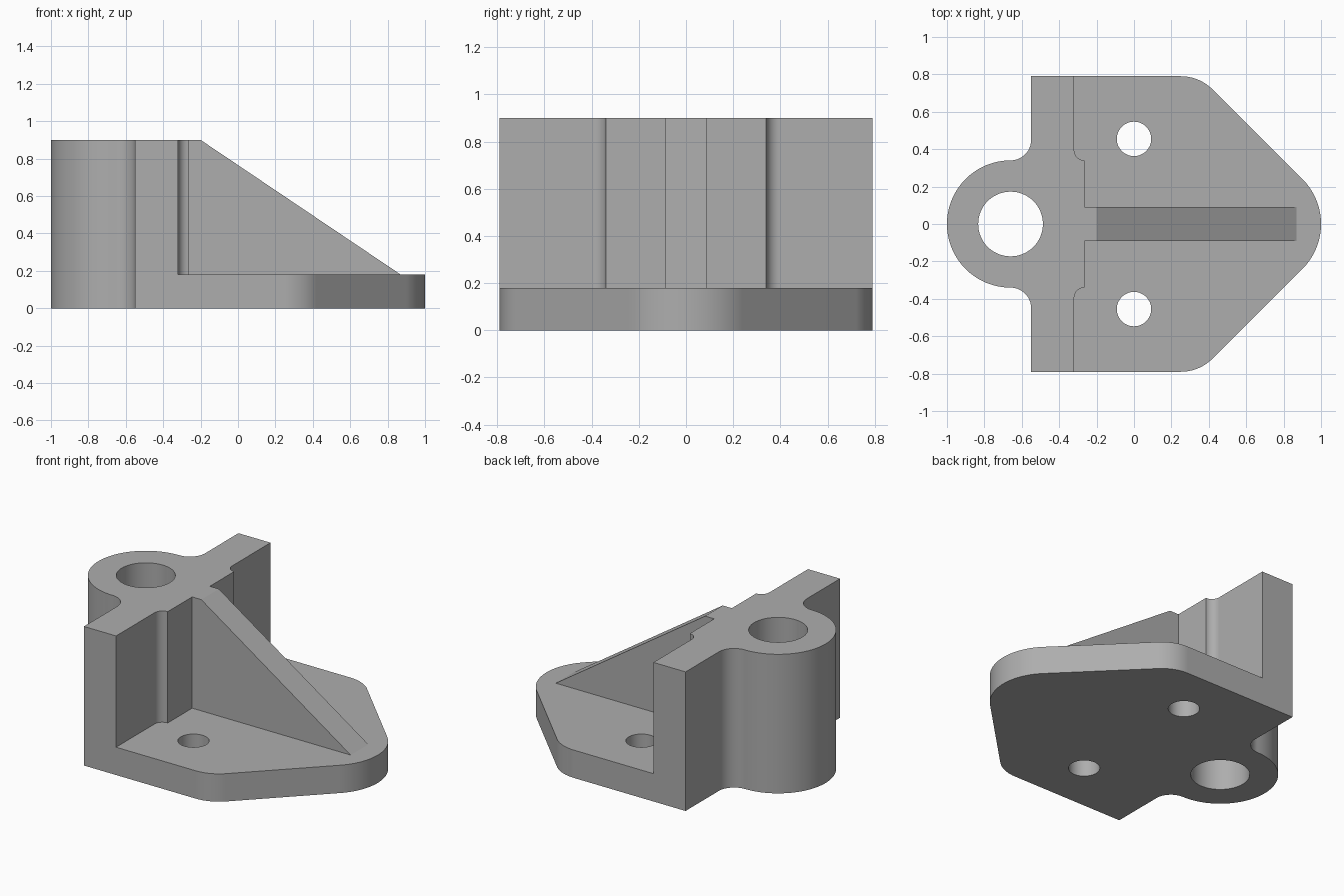
import bpy
import bmesh
from math import cos, sin, radians

default = bpy.data.objects.get("Cube")
if default:
    bpy.data.objects.remove(default, do_unlink=True)

# One plain grey material
grey = bpy.data.materials.new("cast grey")
grey.use_nodes = True
grey.diffuse_color = (0.42, 0.42, 0.42, 1)
grey.node_tree.nodes["Principled BSDF"].inputs["Base Color"].default_value = (0.42, 0.42, 0.42, 1)

HALF_WIDTH = 0.79
HEIGHT = 0.90
PLATE_TOP = 0.18
BOSS_X = -0.66
BOSS_R = 0.34


def arc(cx, cy, r, start, end, steps=16):
    """Points along an arc, angles in degrees."""
    angles = [radians(start + (end - start) * i / steps) for i in range(steps + 1)]
    return [(cx + r * cos(a), cy + r * sin(a)) for a in angles]


def mirrored(half):
    """Close a half outline (y >= 0) by mirroring it across y = 0."""
    return half + [(x, -y) for x, y in reversed(half) if abs(y) > 1e-5]


def prism(name, points, offset):
    """Extrude a closed loop of 3D points by an offset vector."""
    bm = bmesh.new()
    face = bm.faces.new([bm.verts.new(p) for p in points])
    new = bmesh.ops.extrude_face_region(bm, geom=[face])["geom"]
    bmesh.ops.translate(bm, vec=offset, verts=[v for v in new if isinstance(v, bmesh.types.BMVert)])
    bmesh.ops.recalc_face_normals(bm, faces=bm.faces)
    mesh = bpy.data.meshes.new(name)
    bm.to_mesh(mesh)
    bm.free()
    mesh.materials.append(grey)
    obj = bpy.data.objects.new(name, mesh)
    bpy.context.collection.objects.link(obj)
    return obj


def upright(name, outline, bottom, top):
    return prism(name, [(x, y, bottom) for x, y in outline], (0, 0, top - bottom))


def combine(target, tool, operation):
    """Apply a boolean with the tool, then discard the tool."""
    tool.hide_render = True
    mod = target.modifiers.new(operation.title(), "BOOLEAN")
    mod.operation, mod.solver, mod.object = operation, "EXACT", tool
    bpy.context.view_layer.objects.active = target
    bpy.ops.object.modifier_apply(modifier=mod.name)
    bpy.data.objects.remove(tool, do_unlink=True)


# Full footprint: rounded nose, slanted sides, square back corners, filleted boss
footprint = mirrored(
    arc(0.66, 0, BOSS_R, 0, 45)
    + arc(0.25, 0.55, 0.24, 45, 90)
    + [(-0.55, HALF_WIDTH)]
    + arc(BOSS_X, 0.45, 0.11, 0, -90)
    + arc(BOSS_X, 0, BOSS_R, 90, 180, 32)
)
bracket = upright("bracket", footprint, 0, HEIGHT)

# Clear the space in front of the upright wall, above the plate
clearance = mirrored(
    [(1.2, 1), (-0.32, 1)]
    + arc(-0.265, 0.395, 0.055, 180, 270, 8)
)
combine(bracket, upright("clearance_cutter", clearance, PLATE_TOP, 1.2), "DIFFERENCE")

# Triangular stiffening rib
rib_side = [(-0.40, HEIGHT), (-0.20, HEIGHT), (0.87, PLATE_TOP), (0.87, 0.1), (-0.40, 0.1)]
rib = prism("rib", [(x, -0.09, z) for x, z in rib_side], (0, 0.18, 0))
combine(bracket, rib, "UNION")

# Boss bore and two mounting holes
for x, y, r in ((BOSS_X, 0, 0.173), (0, 0.455, 0.092), (0, -0.455, 0.092)):
    circle = arc(x, y, r, 0, 360, 64)[:-1]
    combine(bracket, upright("hole_cutter", circle, -0.2, 1.2), "DIFFERENCE")

# Smooth curved walls, crisp edges, flat planes
bpy.ops.object.select_all(action="DESELECT")
bracket.select_set(True)
bpy.context.view_layer.objects.active = bracket
bpy.ops.object.shade_smooth_by_angle(angle=radians(25))
weighted = bracket.modifiers.new("Weighted normals", "WEIGHTED_NORMAL")
weighted.keep_sharp = True
